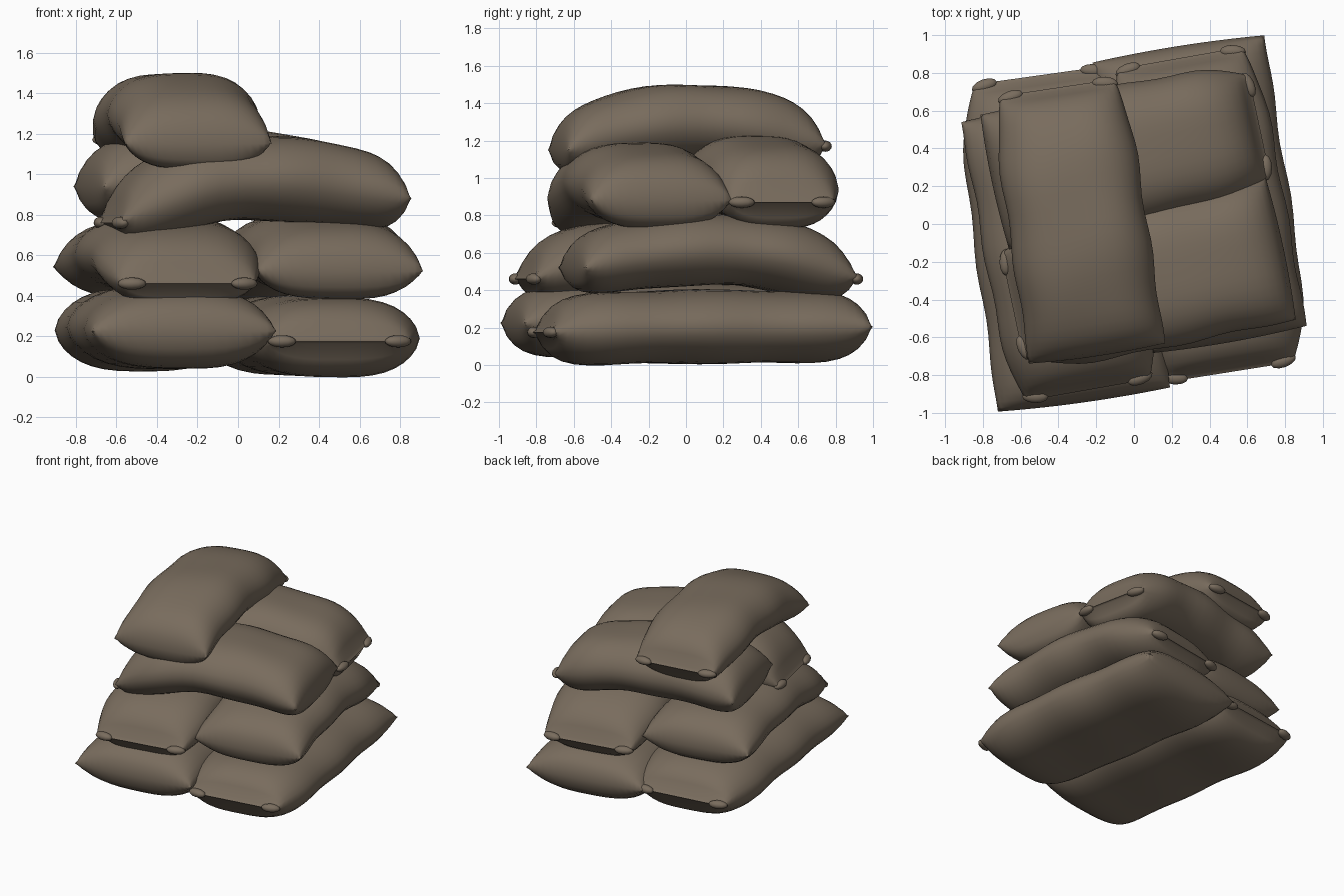
import bpy, bmesh, math
from mathutils import Matrix, Vector

if "Cube" in bpy.data.objects:
    bpy.data.objects.remove(bpy.data.objects["Cube"])

burlap = bpy.data.materials.new("brown_burlap")
burlap.diffuse_color = (0.19, 0.15, 0.11, 1)
burlap.use_nodes = True
burlap.node_tree.nodes["Principled BSDF"].inputs["Base Color"].default_value = burlap.diffuse_color

NU, NV = 18, 26


def spread(i, n):
    # grid parameter from -1 to 1, denser near the edges
    s = 2 * i / n - 1
    return 0.25 * s + 0.75 * math.sin(s * math.pi / 2)


def sack(name, x, y, z, heading, length, width, thick, taper, droop_flat, droop_tied, phase):
    """Stuffed sack; local +x is the tied end, length/width/thick are half sizes."""
    bm = bmesh.new()

    def point(u, v, side):
        droop = droop_tied if v > 0 else droop_flat
        w = width * (1 - taper * max(0, v) ** 4)
        # side bulges between the folds
        w += 0.008 * math.cos(v * 9 + phase) * (1 - v ** 4)
        body = min(1, v / 0.97) if v > 0 else -v
        h = (1 - abs(u) ** 3.2) ** 0.62 * max(0, 1 - body ** 8) ** 0.5
        h *= thick * (1 + 0.025 * math.cos(v * 8 + phase + 1.5 * u) - 0.02)
        # thin stitched lip at the tied end
        if 0.9 < v < 1 and abs(u) < 1:
            h = max(h, 0.012)
        end = length * v + (0.015 * (u * u - 0.5) * v ** 4 if v < 0 else 0)
        return Vector((end, u * w, -droop * v * v + side * h))

    layers = {}
    for side in (1, -1):
        for i in range(NU + 1):
            for j in range(NV + 1):
                edge = i in (0, NU) or j in (0, NV)
                if side == -1 and edge:
                    layers[side, i, j] = layers[1, i, j]
                else:
                    p = point(spread(i, NU), spread(j, NV), 0 if edge else side)
                    layers[side, i, j] = bm.verts.new(p)
        for i in range(NU):
            for j in range(NV):
                q = [layers[side, i, j], layers[side, i, j + 1],
                     layers[side, i + 1, j + 1], layers[side, i + 1, j]]
                bm.faces.new(q if side == 1 else q[::-1])
    bmesh.ops.recalc_face_normals(bm, faces=bm.faces)

    # gathered ears at the tied corners
    for s in (-1, 1):
        m = (Matrix.Translation((length - 0.015, s * (width * (1 - taper) - 0.05), -droop_tied))
             @ Matrix.Rotation(s * 0.2, 4, 'Z')
             @ Matrix.Diagonal((0.035, 0.07, 0.03, 1)))
        bmesh.ops.create_uvsphere(bm, u_segments=12, v_segments=8, radius=1, matrix=m)

    me = bpy.data.meshes.new(name)
    bm.to_mesh(me)
    bm.free()
    me.materials.append(burlap)
    ob = bpy.data.objects.new(name, me)
    ob.location = (x, y, z)
    ob.rotation_euler.z = math.radians(heading)
    bpy.context.collection.objects.link(ob)
    bpy.ops.object.select_all(action='DESELECT')
    ob.select_set(True)
    bpy.context.view_layer.objects.active = ob
    bpy.ops.object.shade_smooth_by_angle(angle=math.radians(75))


# bottom layer
sack("bottom_sack_right", 0.37, 0.075, 0.205, -81, 0.87, 0.46, 0.2, 0.26, 0.0, 0.03, 0.0)
sack("bottom_sack_left", -0.385, -0.075, 0.245, 98, 0.87, 0.46, 0.205, 0.26, 0.02, 0.04, 1.0)
# second layer
sack("second_sack_right", 0.375, 0.13, 0.62, 100, 0.76, 0.415, 0.195, 0.2, 0.1, 0.16, 2.0)
sack("second_sack_left", -0.375, -0.13, 0.61, -80, 0.76, 0.415, 0.19, 0.2, 0.07, 0.15, 0.5)
# third layer, laid crosswise
sack("third_sack_front", 0.07, -0.28, 0.98, 192, 0.73, 0.385, 0.21, 0.27, 0.1, 0.22, 1.5)
sack("third_sack_back", -0.04, 0.37, 1.01, 12, 0.72, 0.365, 0.215, 0.25, 0.07, 0.14, 0.0)
# single sack on top
sack("top_sack", -0.30, 0.015, 1.3, 98.5, 0.715, 0.365, 0.205, 0.17, 0.15, 0.13, 2.5)
